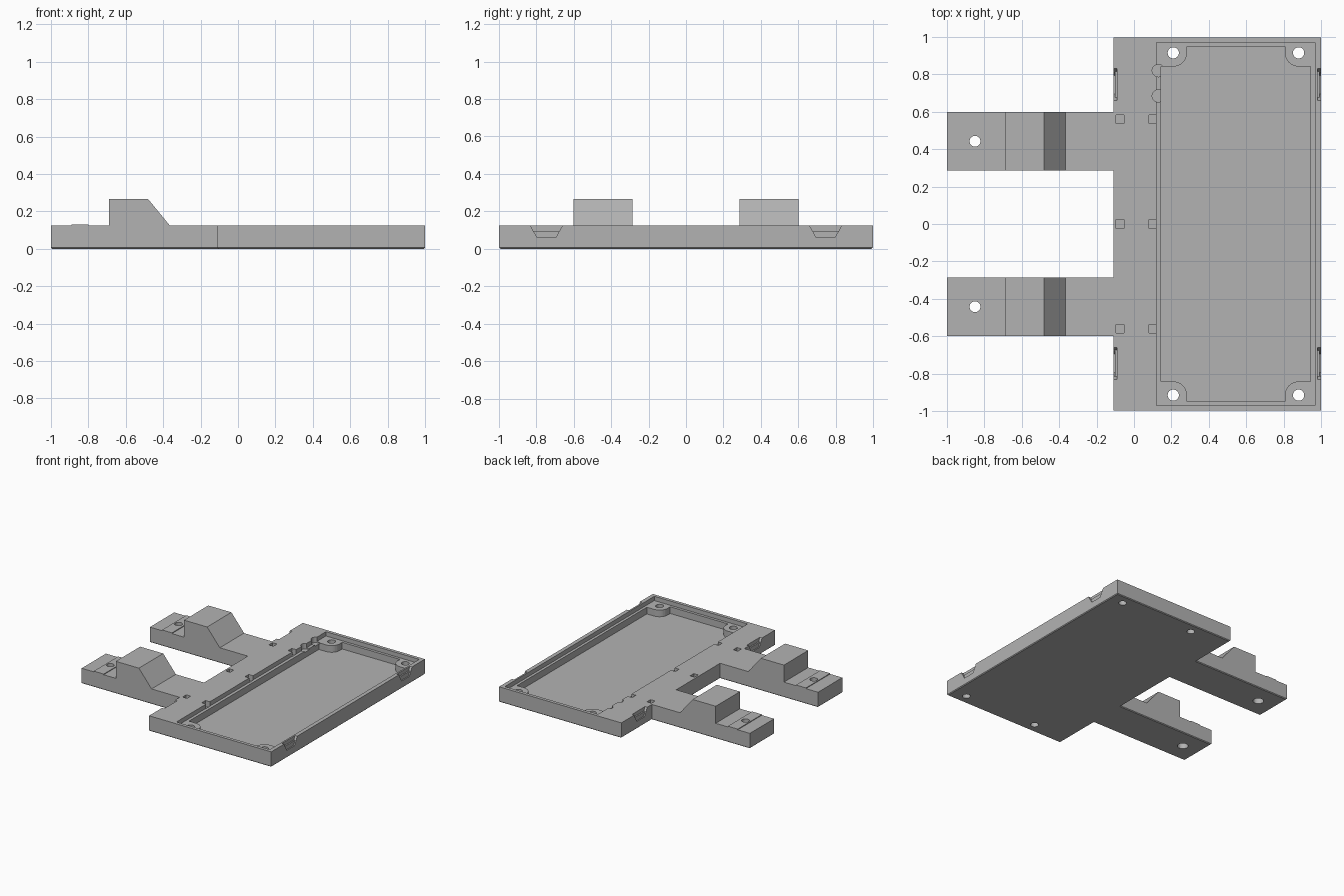
import bpy, bmesh
from math import cos, sin, pi
from mathutils import Vector

cube = bpy.data.objects.get("Cube")
if cube:
    bpy.data.objects.remove(cube)

grey = bpy.data.materials.new("light grey plastic")
grey.use_nodes = True
colour = (0.45, 0.45, 0.45, 1)
grey.diffuse_color = colour
grey.node_tree.nodes["Principled BSDF"].inputs["Base Color"].default_value = colour

TOP = 0.125


def prism(name, points, offset, chamfer=0):
    """Extrude a closed outline along offset, optionally chamfering the start face."""
    bm = bmesh.new()
    face = bm.faces.new([bm.verts.new(p) for p in points])
    moved = bmesh.ops.extrude_face_region(bm, geom=[face], use_keep_orig=True)["geom"]
    bmesh.ops.translate(bm, vec=Vector(offset),
                        verts=[v for v in moved if isinstance(v, bmesh.types.BMVert)])
    bmesh.ops.recalc_face_normals(bm, faces=bm.faces)
    if chamfer:
        rim = [e for e in bm.edges if all(v.co.z < 0.001 for v in e.verts)]
        bmesh.ops.bevel(bm, geom=rim, offset=chamfer, segments=1, affect='EDGES')
    mesh = bpy.data.meshes.new(name)
    bm.to_mesh(mesh)
    bm.free()
    mesh.materials.append(grey)
    obj = bpy.data.objects.new(name, mesh)
    bpy.context.collection.objects.link(obj)
    return obj


def box(name, x0, x1, y0, y1, z0, z1):
    outline = [(x0, y0, z0), (x1, y0, z0), (x1, y1, z0), (x0, y1, z0)]
    return prism(name, outline, (0, 0, z1 - z0))


def disc(name, x, y, r, z0, z1, sides=32):
    ring = [(x + r * cos(2 * pi * i / sides), y + r * sin(2 * pi * i / sides), z0)
            for i in range(sides)]
    return prism(name, ring, (0, 0, z1 - z0))


def combine(target, tool, operation='DIFFERENCE'):
    mod = target.modifiers.new("cut", 'BOOLEAN')
    mod.operation, mod.solver, mod.object = operation, 'EXACT', tool
    bpy.context.view_layer.objects.active = target
    bpy.ops.object.modifier_apply(modifier=mod.name)
    bpy.data.objects.remove(tool)


# Base plate with two mounting arms
half = [(1, 0.997), (-0.11, 0.997), (-0.11, 0.6), (-1, 0.6), (-1, 0.285), (-0.11, 0.285)]
outline = half + [(x, -y) for x, y in reversed(half)]
base = prism("base_plate", [(x, y, 0) for x, y in outline], (0, 0, TOP), chamfer=0.006)

# Stepped tray recess: shallow lid seat, then the deep pocket with corner bosses left standing
combine(base, box("lid_seat", 0.12, 0.967, -0.97, 0.97, 0.09, 0.2))
pocket = box("pocket", 0.145, 0.945, -0.948, 0.948, 0.035, 0.2)
for cx, sx in ((0.21, -1), (0.88, 1)):
    for sy in (-1, 1):
        cy, r = 0.915 * sy, 0.073
        arc = [(cx - sx * r * cos(t * pi / 16), cy - sy * r * sin(t * pi / 16), 0)
               for t in range(9)]
        far_x, far_y = cx + sx * 0.1, cy + sy * 0.1
        corner = arc + [(far_x, cy - sy * r, 0), (far_x, far_y, 0), (cx - sx * r, far_y, 0)]
        combine(pocket, prism("corner_boss", corner, (0, 0, 0.3)))
combine(base, pocket)

# Screw holes in the tray corners
for x in (0.21, 0.88):
    for y in (-0.915, 0.915):
        combine(base, disc("screw_hole", x, y, 0.03, -0.1, 0.3))

# Small slots beside the tray
for x in (-0.095, 0.08):
    for y in (-0.56, 0, 0.56):
        combine(base, box("slot", x, x + 0.041, y - 0.024, y + 0.024, 0.075, 0.2))

# Rounded cable notches in the tray wall
for y in (0.685, 0.82):
    combine(base, disc("cable_notch", 0.13, y, 0.033, 0.08, 0.2))

# Tapered clip recesses on both long edges, stepped in depth
for edge in (-0.11, 1):
    for y in (-0.745, 0.745):
        for bottom, top, low, high, depth in ((0.06, 0.097, 0.05, 0.07, 0.009),
                                              (0.095, 0.13, 0.07, 0.088, 0.02)):
            shape = [(edge - depth, y - low, bottom), (edge - depth, y + low, bottom),
                     (edge - depth, y + high, top), (edge - depth, y - high, top)]
            combine(base, prism("clip_recess", shape, (2 * depth, 0, 0)))

# Raised wedge blocks, washer pads and bolt holes on the arms
for side, y0, y1 in (("left_rear", 0.285, 0.6), ("right_front", -0.6, -0.285)):
    profile = [(-0.69, TOP), (-0.69, 0.265), (-0.48, 0.265), (-0.365, TOP)]
    prism(side + "_wedge_block", [(x, y0, z) for x, z in profile], (0, y1 - y0, 0))
    pad = box(side + "_pad", -0.89, -0.8, y0, y1, TOP - 0.001, TOP + 0.006)
    middle = (y0 + y1) / 2
    for part in (base, pad):
        combine(part, disc("bolt_hole", -0.85, middle, 0.029, -0.1, 0.3))
    combine(base, disc("counterbore", -0.85, middle, 0.04, -0.1, 0.05))
